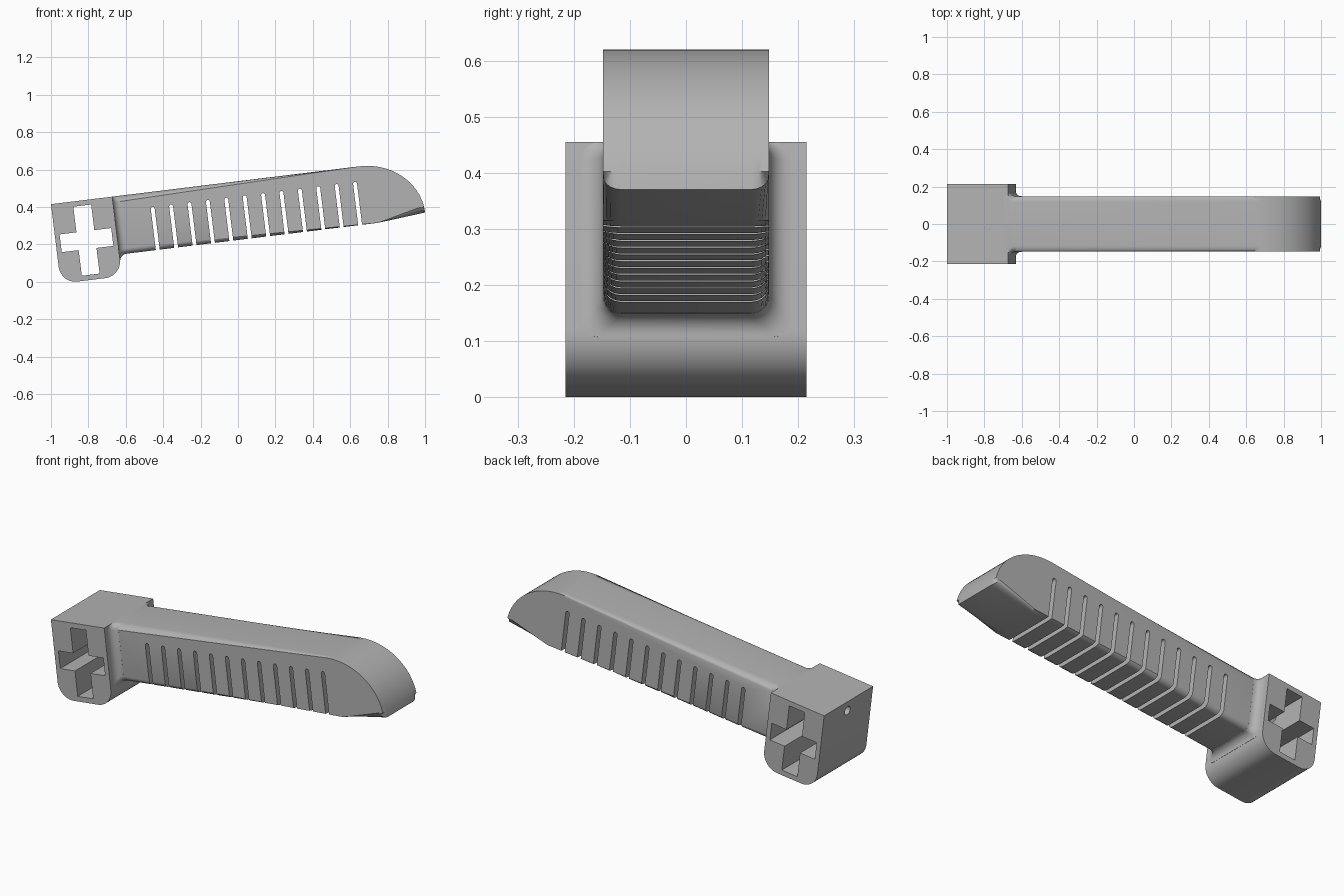
import bpy, bmesh
from math import sin, cos, pi, radians
from mathutils import Matrix

cube = bpy.data.objects.get("Cube")
if cube:
    bpy.data.objects.remove(cube)

# Everything is laid out in a level frame (u along the lever, v up), then tilted
TILT = Matrix.Translation((-1, 0, 0.415)) @ Matrix.Rotation(radians(-7), 4, 'Y')
BLOCK_U, BLOCK_V, BLOCK_W = 0.33, -0.428, 0.215
LEVER_V, LEVER_W, EDGE = -0.312, 0.148, 0.032

grey = bpy.data.materials.new("plain grey")
grey.use_nodes = True
grey.diffuse_color = (0.45, 0.45, 0.45, 1)
bsdf = grey.node_tree.nodes["Principled BSDF"]
bsdf.inputs["Base Color"].default_value = grey.diffuse_color
bsdf.inputs["Roughness"].default_value = 0.6


def arc(cx, cy, rx, ry, a0, a1, n):
    steps = [radians(a0 + (a1 - a0) * i / n) for i in range(n + 1)]
    return [(cx + rx * cos(a), cy + ry * sin(a)) for a in steps]


def loft(bm, rings):
    """Skin a list of equal closed rings and cap both ends."""
    rows = [[bm.verts.new(p) for p in ring] for ring in rings]
    for a, b in zip(rows, rows[1:]):
        for i in range(len(a)):
            j = (i + 1) % len(a)
            bm.faces.new((a[i], a[j], b[j], b[i]))
    bm.faces.new(rows[0])
    bm.faces.new(rows[-1])


def prism(bm, pts, half):
    loft(bm, [[(u, y, v) for u, v in pts] for y in (-half, half)])


def finish(name, bm):
    bmesh.ops.recalc_face_normals(bm, faces=bm.faces)
    bm.transform(TILT)
    mesh = bpy.data.meshes.new(name)
    bm.to_mesh(mesh)
    bm.free()
    mesh.materials.append(grey)
    obj = bpy.data.objects.new(name, mesh)
    bpy.context.collection.objects.link(obj)
    return obj


def activate(obj):
    bpy.ops.object.select_all(action='DESELECT')
    obj.select_set(True)
    bpy.context.view_layer.objects.active = obj


def cut(obj, cutter):
    mod = obj.modifiers.new("cut", 'BOOLEAN')
    mod.operation, mod.solver, mod.object = 'DIFFERENCE', 'EXACT', cutter
    activate(obj)
    bpy.ops.object.modifier_apply(modifier=mod.name)
    bpy.data.objects.remove(cutter)


def smooth(obj):
    activate(obj)
    bpy.ops.object.shade_smooth_by_angle(angle=radians(30))


# Mounting block with rounded lower corners
r = 0.09
bm = bmesh.new()
prism(bm, [(0, 0)] + arc(r, BLOCK_V + r, r, r, 180, 270, 10)
      + arc(BLOCK_U - r, BLOCK_V + r, r, r, 270, 360, 10) + [(BLOCK_U, 0)], BLOCK_W)
block = finish("mounting_block", bm)

# Cross-shaped socket through the block
cu, cv, arm_u, arm_v, w = BLOCK_U / 2, BLOCK_V / 2, 0.139, 0.186, 0.048
quarter = [(arm_u, w), (w, w), (w, arm_v)]
right = [(u, -v) for u, v in reversed(quarter)] + quarter
cross = right + [(-u, -v) for u, v in right]
bm = bmesh.new()
prism(bm, [(cu + u, cv + v) for u, v in cross], 0.3)
cut(block, finish("socket_cutter", bm))

# Small round hole from the end face into the socket
bm = bmesh.new()
ring = arc(0, -0.055, 0.024, 0.024, 0, 360, 24)[:-1]
loft(bm, [[(u, y, v) for y, v in ring] for u in (-0.05, cu)])
cut(block, finish("pin_hole_cutter", bm))
smooth(block)

# Lever with a curved nose and rounded side edges
start = 0.31
bm = bmesh.new()
prism(bm, [(start, LEVER_V), (1.724, LEVER_V)]
      + arc(1.66, -0.288, 0.32, 0.288, 0, 90, 14) + [(start, 0)], LEVER_W)
rims = [e for e in bm.edges
        if abs(e.verts[0].co.y - e.verts[1].co.y) < 0.001
        and max(v.co.x for v in e.verts) > start + 0.01]
bmesh.ops.bevel(bm, geom=rims, offset=EDGE, segments=5, profile=0.5, affect='EDGES')
lever = finish("lever", bm)

# Row of round-topped slots open at the underside
bm = bmesh.new()
for i in range(12):
    u, h = 0.537 + 0.0991 * i, 0.0105
    prism(bm, [(u - h, -0.4), (u + h, -0.4)] + arc(u, -0.09, h, h, 0, 180, 8), 0.3)
cut(lever, finish("slot_cutter", bm))
smooth(lever)


# Flared root blending the lever into the block
def section(u, grow):
    hw, bot, c = LEVER_W + grow, LEVER_V - grow, EDGE
    pts = (arc(hw - c, -c, c, c, 0, 90, 5) + arc(c - hw, -c, c, c, 90, 180, 5)
           + arc(c - hw, bot + c, c, c, 180, 270, 5)
           + arc(hw - c, bot + c, c, c, 270, 360, 5))
    return [(u, y, v) for y, v in pts]


f = 0.038
bm = bmesh.new()
blend = arc(BLOCK_U + f, f, f, f, 180, 270, 7)
loft(bm, [section(start, f)] + [section(u, g + 0.0003) for u, g in blend])
smooth(finish("lever_root", bm))
